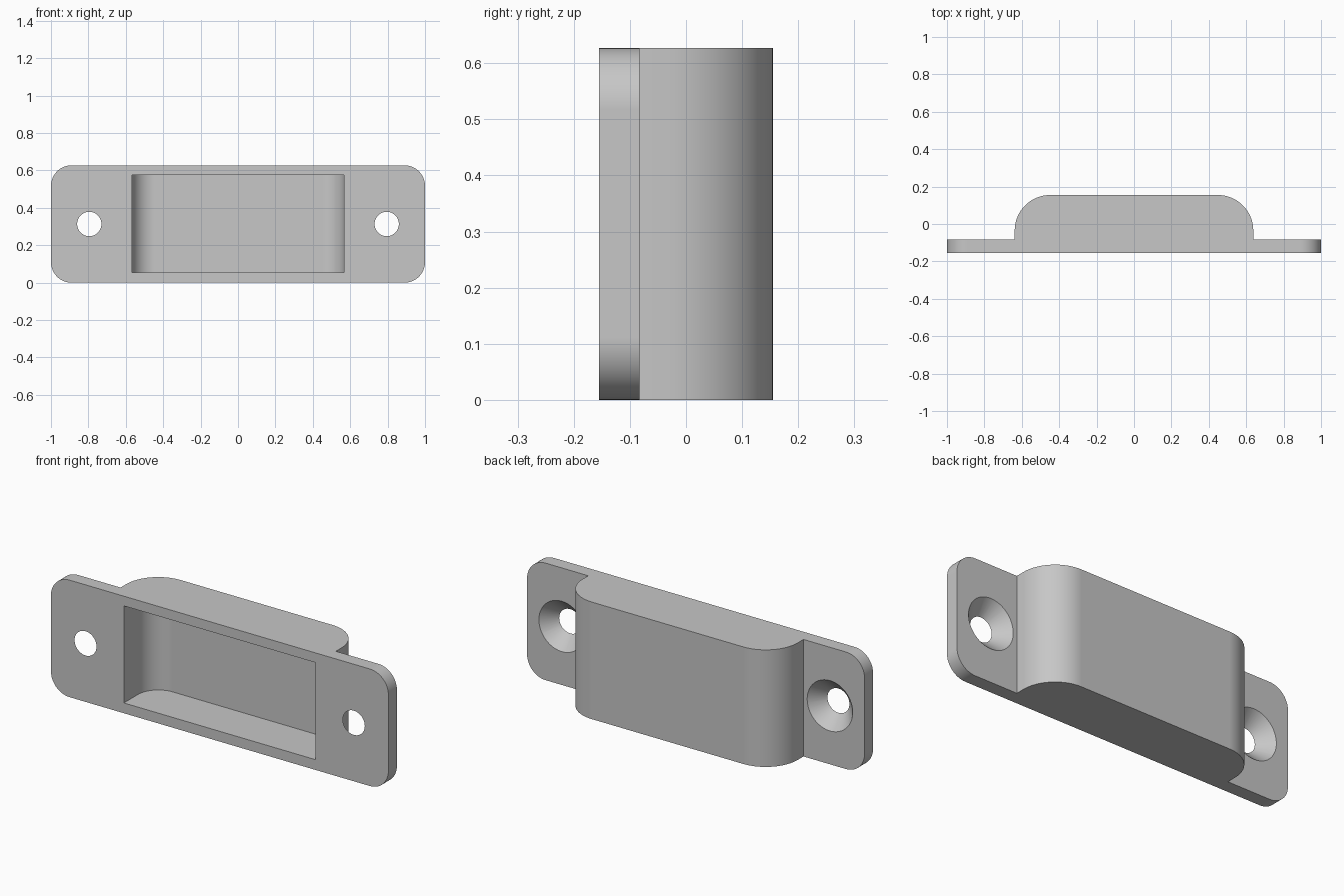
import bpy
import bmesh
import math
from mathutils import Matrix, Vector

cube = bpy.data.objects.get("Cube")
if cube:
    bpy.data.objects.remove(cube, do_unlink=True)

HEIGHT = 0.627
FRONT, BACK = -0.155, 0.155
PLATE_BACK = -0.083
ARC_STEPS = 16

grey = bpy.data.materials.new("plain grey")
grey.use_nodes = True
colour = (0.57, 0.57, 0.57, 1)
grey.diffuse_color = colour
grey.node_tree.nodes["Principled BSDF"].inputs["Base Color"].default_value = colour


def arc(cx, cy, radius, start):
    """Quarter circle, counter-clockwise from the start angle in degrees."""
    angles = [math.radians(start + 90 * i / ARC_STEPS) for i in range(ARC_STEPS + 1)]
    return [(cx + radius * math.cos(a), cy + radius * math.sin(a)) for a in angles]


def add_object(name, bm):
    bmesh.ops.recalc_face_normals(bm, faces=bm.faces[:])
    mesh = bpy.data.meshes.new(name)
    bm.to_mesh(mesh)
    bm.free()
    obj = bpy.data.objects.new(name, mesh)
    bpy.context.collection.objects.link(obj)
    mesh.materials.append(grey)
    return obj


def prism(name, outline, axis, low, high):
    """Extrude a 2D outline along z, or an x-z outline along y."""
    bm = bmesh.new()
    place = (lambda u, v: (u, v, low)) if axis == "z" else (lambda u, v: (u, low, v))
    face = bm.faces.new([bm.verts.new(place(u, v)) for u, v in outline])
    new = bmesh.ops.extrude_face_region(bm, geom=[face])["geom"]
    step = Vector((0, 0, high - low)) if axis == "z" else Vector((0, high - low, 0))
    bmesh.ops.translate(bm, verts=[g for g in new if isinstance(g, bmesh.types.BMVert)], vec=step)
    return add_object(name, bm)


def apply_boolean(target, cutter, operation):
    cutter.hide_render = True
    mod = target.modifiers.new("cut", "BOOLEAN")
    mod.operation = operation
    mod.solver = "EXACT"
    mod.object = cutter
    bpy.context.view_layer.objects.active = target
    bpy.ops.object.modifier_apply(modifier=mod.name)
    bpy.data.objects.remove(cutter, do_unlink=True)


# Housing and flanges, as one profile seen from above
half, bend = 0.638, 0.19
profile = [(-1.1, FRONT), (1.1, FRONT), (1.1, PLATE_BACK), (half, PLATE_BACK)]
profile += arc(half - bend, BACK - bend, bend, 0)
profile += arc(bend - half, BACK - bend, bend, 90)
profile += [(-half, PLATE_BACK), (-1.1, PLATE_BACK)]
bracket = prism("bracket", profile, "z", -0.1, HEIGHT + 0.1)

# Rounded outer corners of the plate
r = 0.11
corners = arc(1 - r, HEIGHT - r, r, 0) + arc(r - 1, HEIGHT - r, r, 90)
corners += arc(r - 1, r, r, 180) + arc(1 - r, r, r, 270)
apply_boolean(bracket, prism("corner_trim", corners, "y", -0.3, 0.3), "INTERSECT")

# Front pocket with rounded inner ends
half, bend, floor = 0.568, 0.12, 0.085
pocket = [(-half, FRONT - 0.1), (half, FRONT - 0.1)]
pocket += arc(half - bend, floor - bend, bend, 0)
pocket += arc(bend - half, floor - bend, bend, 90)
apply_boolean(bracket, prism("pocket_cutter", pocket, "z", 0.055, 0.575), "DIFFERENCE")

# Countersunk screw holes, widening towards the back
narrow, wide, extra = 0.065, 0.135, 0.01
thickness = PLATE_BACK - FRONT
flare = (wide - narrow) / thickness * extra
for side in (-1, 1):
    bm = bmesh.new()
    centre = (side * 0.795, (FRONT + PLATE_BACK) / 2, HEIGHT / 2)
    bmesh.ops.create_cone(
        bm, cap_ends=True, segments=48, radius1=narrow - flare, radius2=wide + flare,
        depth=thickness + 2 * extra,
        matrix=Matrix.Translation(centre) @ Matrix.Rotation(math.radians(-90), 4, "X"))
    apply_boolean(bracket, add_object("screw_cutter", bm), "DIFFERENCE")

# Smooth curves with crisp edges and flat faces
bpy.ops.object.select_all(action="DESELECT")
bracket.select_set(True)
bpy.context.view_layer.objects.active = bracket
bpy.ops.object.shade_smooth_by_angle(angle=math.radians(30))
weighted = bracket.modifiers.new("weighted normals", "WEIGHTED_NORMAL")
weighted.keep_sharp = True
